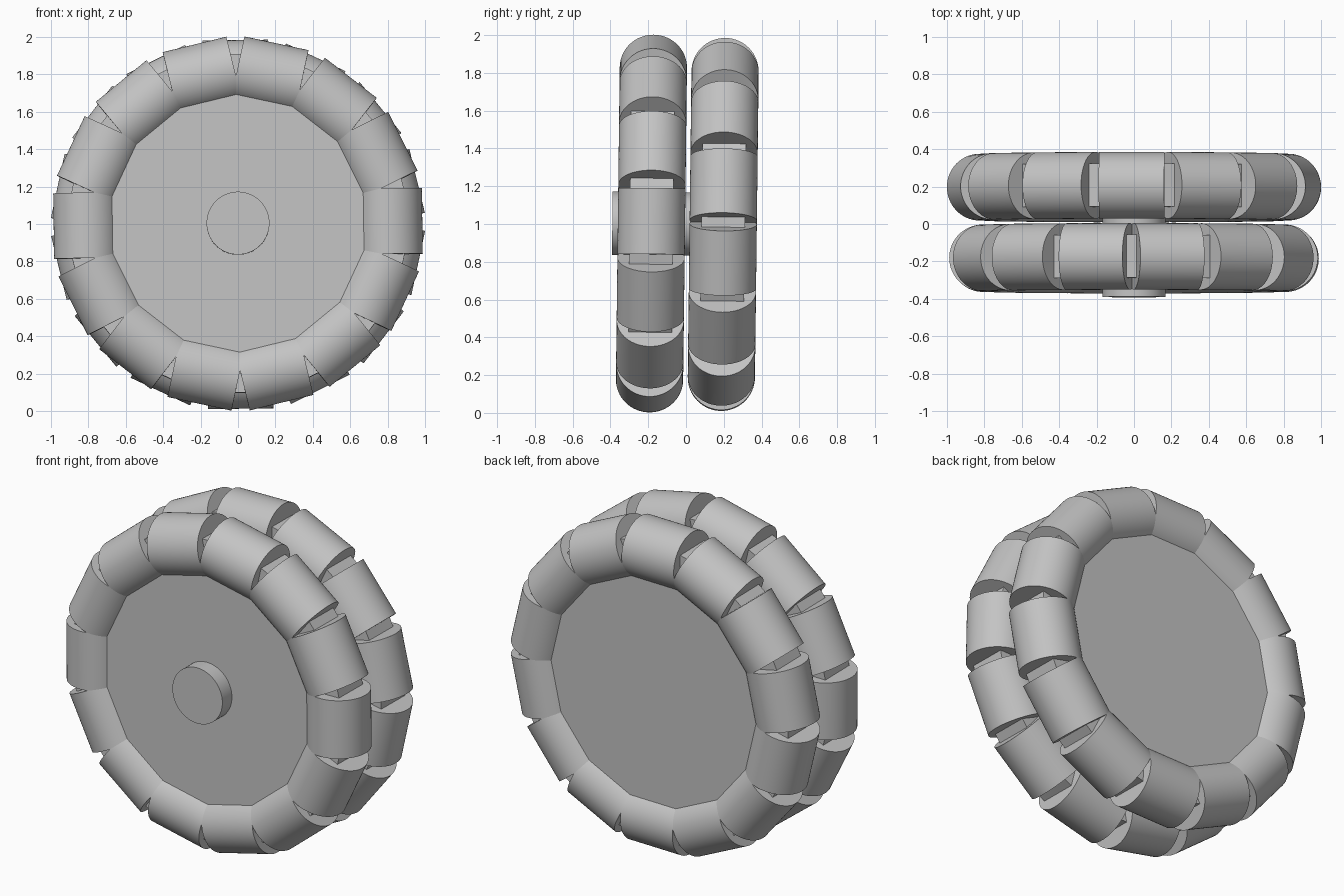
import bpy, bmesh
from math import radians, pi
from mathutils import Matrix, Vector

if "Cube" in bpy.data.objects:
    bpy.data.objects.remove(bpy.data.objects["Cube"], do_unlink=True)

COUNT = 14                 # rollers per row
STEP = 2 * pi / COUNT
RING = 0.807               # distance of roller axes from the hub
TWIST = radians(0.8)
TILT = Matrix.Rotation(radians(-0.7), 4, 'X')
CENTRE = Matrix.Translation((0, 0.007, 1.0))

grey = bpy.data.materials.new("light_grey")
grey.use_nodes = True
grey.diffuse_color = (0.55, 0.55, 0.55, 1)
grey.node_tree.nodes["Principled BSDF"].inputs["Base Color"].default_value = (0.55, 0.55, 0.55, 1)


def finish(name, bm):
    mesh = bpy.data.meshes.new(name)
    bm.to_mesh(mesh)
    bm.free()
    mesh.materials.append(grey)
    mesh.shade_smooth()
    mesh.set_sharp_from_angle(angle=radians(35))
    return mesh


def cylinder(name, radius, depth, matrix, segments=64):
    bm = bmesh.new()
    bmesh.ops.create_cone(bm, cap_ends=True, segments=segments, radius1=radius,
                          radius2=radius, depth=depth, matrix=matrix)
    return finish(name, bm)


def box(name, size, centre):
    bm = bmesh.new()
    bmesh.ops.create_cube(bm, size=1, matrix=Matrix.Translation(centre) @ Matrix.Diagonal(Vector((*size, 1))))
    return finish(name, bm)


def place(name, mesh, y, angle):
    obj = bpy.data.objects.new(name, mesh)
    bpy.context.collection.objects.link(obj)
    obj.matrix_world = (CENTRE @ TILT @ Matrix.Translation((0, y, 0))
                        @ Matrix.Rotation(-angle, 4, 'Y'))


# Shared part meshes: the wheel axis runs along y
across = Matrix.Rotation(pi / 2, 4, 'X')
roller = cylinder("roller", 0.178, 0.35, Matrix.Translation((RING, 0, 0)))
plate = cylinder("hub_plate", 0.75, 0.23, across)
boss = cylinder("hub_boss", 0.168, 0.2, Matrix.Translation((0, -0.107, 0)) @ across)
spoke = box("roller_support", (0.2, 0.23, 0.08), (0.805, 0, 0))

# Two identical rows, the rear one turned by half a step
for row, y, turn in (("front", -0.19, 0), ("rear", 0.19, STEP / 2)):
    start = TWIST + turn
    place(row + "_hub_plate", plate, y, start)
    place(row + "_hub_boss", boss, y, start)
    for i in range(COUNT):
        angle = start + i * STEP
        place(f"{row}_roller_{i + 1}", roller, y, angle)
        place(f"{row}_roller_support_{i + 1}", spoke, y, angle + STEP / 2)
